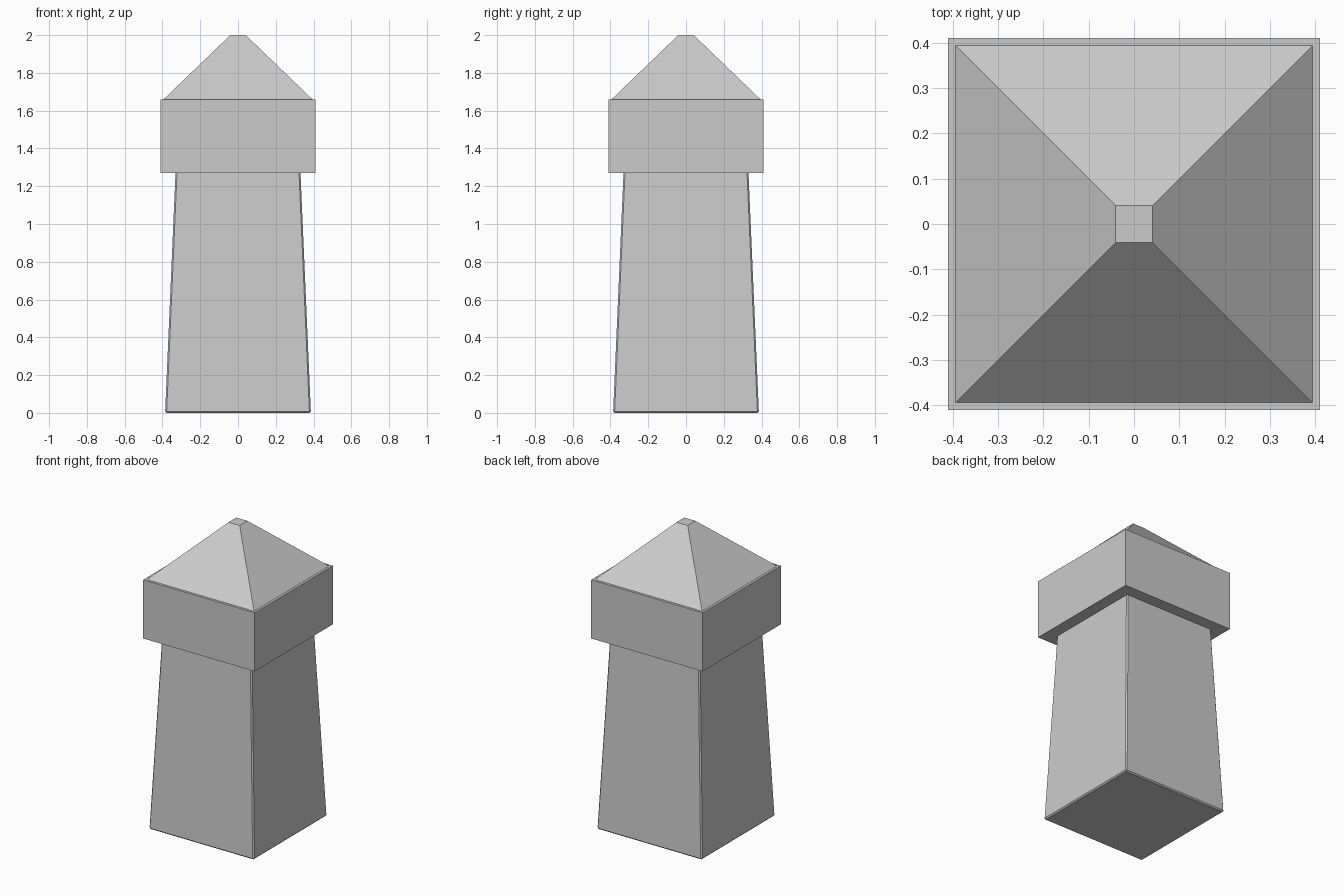
import bpy
import bmesh

cube = bpy.data.objects.get("Cube")
if cube:
    bpy.data.objects.remove(cube, do_unlink=True)

# Single stone colour
stone = bpy.data.materials.new("light_grey_stone")
stone.use_nodes = True
colour = (0.6, 0.6, 0.6, 1)
stone.diffuse_color = colour
stone.node_tree.nodes["Principled BSDF"].inputs["Base Color"].default_value = colour


def tapered_block(name, half_bottom, half_top, z_bottom, z_top, bevel=0):
    """Square frustum between two heights, with optional chamfered edges."""
    bm = bmesh.new()
    bmesh.ops.create_cube(bm, size=2)
    for v in bm.verts:
        half, z = (half_top, z_top) if v.co.z > 0 else (half_bottom, z_bottom)
        v.co = (v.co.x * half, v.co.y * half, z)
    if bevel:
        bmesh.ops.bevel(bm, geom=bm.edges[:], offset=bevel, segments=1, affect='EDGES')
    mesh = bpy.data.meshes.new(name)
    bm.to_mesh(mesh)
    bm.free()
    mesh.materials.append(stone)
    obj = bpy.data.objects.new(name, mesh)
    bpy.context.collection.objects.link(obj)
    return obj


# Tapering post with narrow chamfers, broad collar, pyramid cap with flat tip
tapered_block("post_shaft", 0.386, 0.330, 0, 1.29, bevel=0.008)
tapered_block("collar", 0.41, 0.41, 1.27, 1.66)
tapered_block("pyramid_cap", 0.394, 0.041, 1.66, 2.0)
